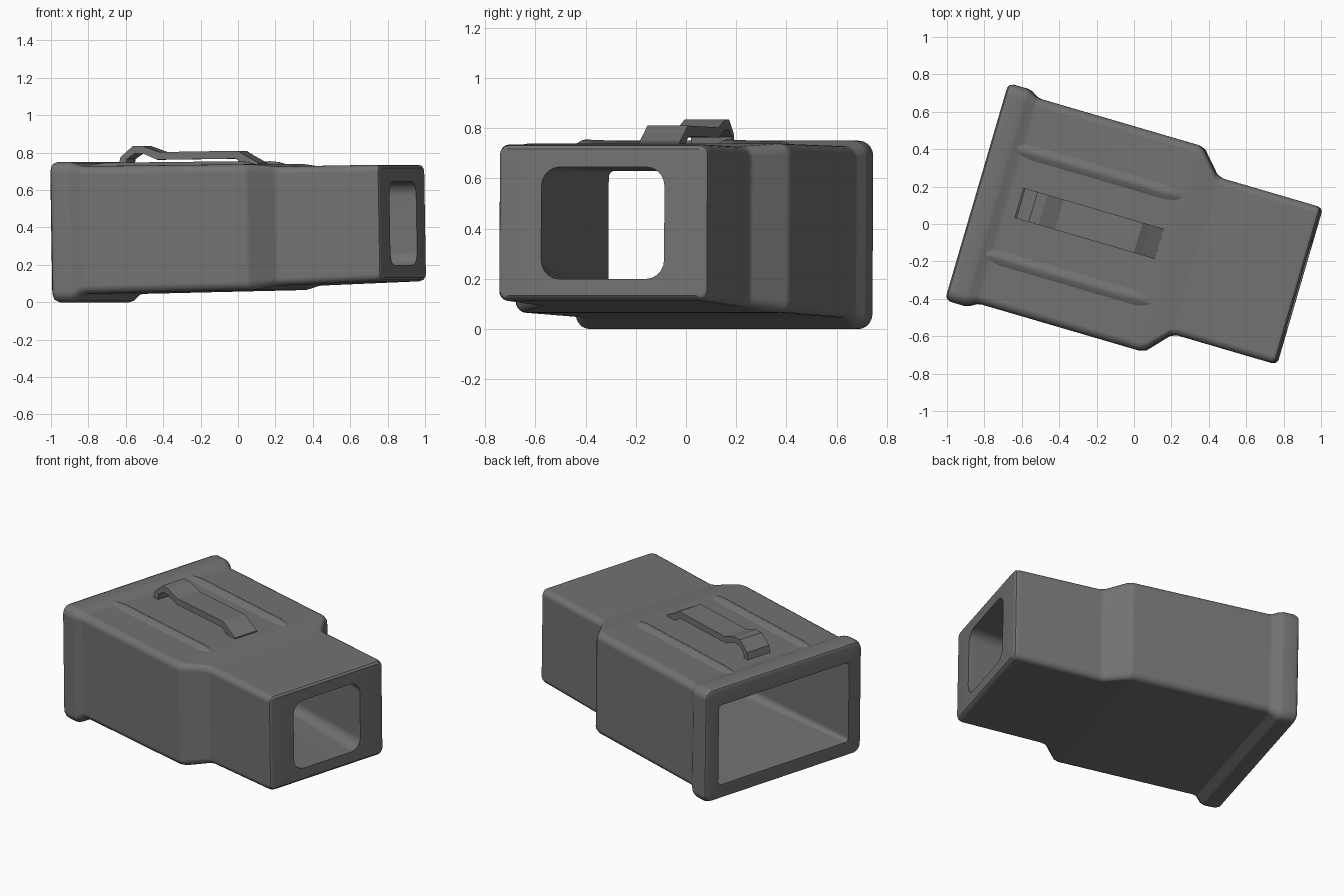
import bpy, bmesh
from math import cos, sin, pi, radians
from mathutils import Vector

cube = bpy.data.objects.get("Cube")
if cube:
    bpy.data.objects.remove(cube, do_unlink=True)

grey = bpy.data.materials.new("dark_grey_plastic")
grey.use_nodes = True
COLOUR = (0.17, 0.17, 0.17, 1)
grey.diffuse_color = COLOUR
grey.node_tree.nodes["Principled BSDF"].inputs["Base Color"].default_value = COLOUR

YAW = radians(-16.3)   # the housing lies turned on the ground
LEAN = 0.017           # end faces lean back slightly
MID = -0.07            # centre line across the housing


def place(u, v, z):
    """Length, width and height along the housing to world position."""
    u -= LEAN * (z - 0.37)
    return Vector((u * cos(YAW) - v * sin(YAW), u * sin(YAW) + v * cos(YAW), z))


def loft(name, rings, closed=False, smooth=True):
    """Skin equal-length rings; closed joins the last to the first."""
    bm = bmesh.new()
    loops = [[bm.verts.new(place(*p)) for p in ring] for ring in rings]
    n = len(rings[0])
    pairs = list(zip(loops, loops[1:]))
    if closed:
        pairs.append((loops[-1], loops[0]))
    else:
        bm.faces.new(loops[0])
        bm.faces.new(loops[-1])
    for a, b in pairs:
        for i in range(n):
            j = (i + 1) % n
            bm.faces.new((a[i], a[j], b[j], b[i]))
    bmesh.ops.recalc_face_normals(bm, faces=bm.faces)
    mesh = bpy.data.meshes.new(name)
    bm.to_mesh(mesh)
    bm.free()
    obj = bpy.data.objects.new(name, mesh)
    bpy.context.collection.objects.link(obj)
    mesh.materials.append(grey)
    if smooth:
        bpy.ops.object.select_all(action='DESELECT')
        obj.select_set(True)
        bpy.context.view_layer.objects.active = obj
        bpy.ops.object.shade_smooth_by_angle(angle=radians(35))
        mod = obj.modifiers.new("even_shading", 'WEIGHTED_NORMAL')
        mod.keep_sharp = True
    return obj


def rounded_section(u, half, low, high, r, steps=5):
    """Rounded rectangle across the housing."""
    points = []
    corners = ((half - r, high - r), (r - half, high - r),
               (r - half, low + r), (half - r, low + r))
    for k, (v, z) in enumerate(corners):
        for s in range(steps + 1):
            a = pi / 2 * (k + s / steps)
            points.append((u, MID + v + r * cos(a), z + r * sin(a)))
    return points


# Housing: flange, wide body, shoulder and narrow end, then the bore back through
sections = [
    (-0.85, 0.58, 0.025, 0.725, 0.04),
    (-0.842, 0.595, 0.01, 0.74, 0.05),
    (-0.82, 0.605, 0, 0.75, 0.06),
    (-0.75, 0.605, 0, 0.75, 0.06),
    (-0.725, 0.598, 0.008, 0.744, 0.055),
    (-0.69, 0.577, 0.04, 0.73, 0.045),
    (-0.665, 0.572, 0.045, 0.728, 0.045),
    (0.215, 0.572, 0.065, 0.738, 0.045),
    (0.25, 0.56, 0.067, 0.738, 0.045),
    (0.35, 0.45, 0.088, 0.728, 0.04),
    (0.385, 0.437, 0.09, 0.726, 0.04),
    (0.91, 0.437, 0.112, 0.735, 0.04),
    (0.932, 0.43, 0.12, 0.73, 0.035),
    (0.942, 0.415, 0.133, 0.718, 0.025),
    (0.942, 0.255, 0.2, 0.645, 0.075),
    (0.9, 0.258, 0.198, 0.645, 0.075),
    (-0.85, 0.5, 0.1, 0.63, 0.025),
]
loft("housing", [rounded_section(*s) for s in sections], closed=True)


# Two low ridges on the top that fade out at the shoulder end
def ridge_section(u, v, top):
    shape = ((-0.045, 0.70), (-0.04, top - 0.018), (-0.012, top),
             (0.012, top), (0.04, top - 0.018), (0.045, 0.70))
    return [(u, v + dv, z) for dv, z in shape]


for side, v in (("left", 0.212), ("right", -0.376)):
    loft(side + "_ridge", [ridge_section(u, v, top) for u, top in
                           ((-0.72, 0.735), (-0.62, 0.746), (0.12, 0.754),
                            (0.17, 0.75), (0.23, 0.732))])

# Bent clip standing on the top, its profile swept across its width
outer = [(-0.615, 0.73), (-0.605, 0.775), (-0.535, 0.835), (-0.48, 0.835),
         (-0.39, 0.803), (0.05, 0.81), (0.09, 0.785), (0.165, 0.745)]
inner = [(0.165, 0.725), (0.09, 0.735), (0.035, 0.768), (-0.4, 0.762),
         (-0.48, 0.795), (-0.525, 0.795), (-0.57, 0.765), (-0.575, 0.73)]
loft("top_clip", [[(u, v, z) for u, z in outer + inner]
                  for v in (-0.148, 0.02)], smooth=False)
